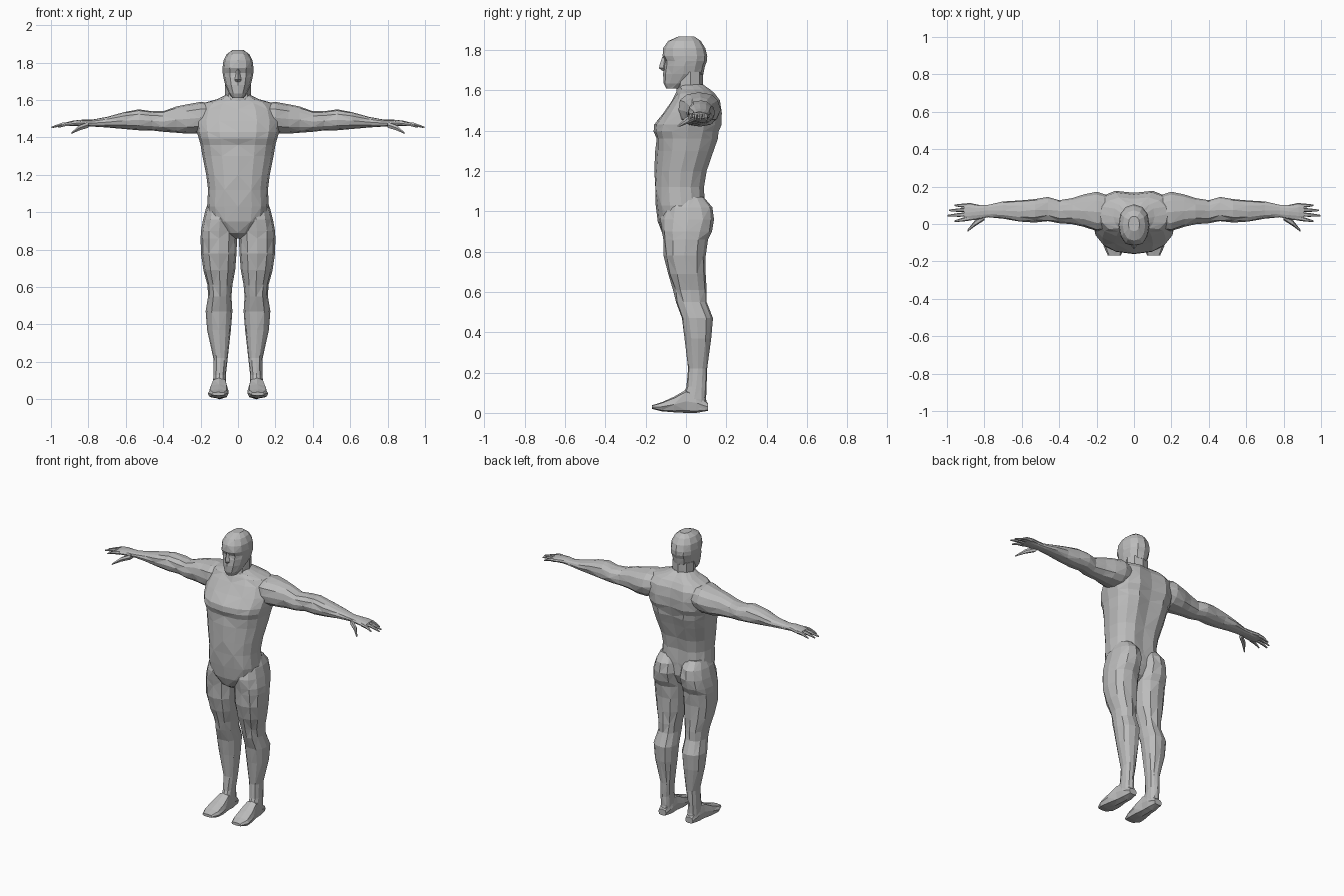
import bpy
import bmesh
import math
from mathutils import Vector

UNIT = 0.01  # tables below are in hundredths

default_cube = bpy.data.objects.get("Cube")
if default_cube:
    bpy.data.objects.remove(default_cube, do_unlink=True)

# One plain clay colour for the whole figure
clay = bpy.data.materials.new("clay_grey")
clay.use_nodes = True
clay.diffuse_color = (0.5, 0.5, 0.5, 1)
clay.node_tree.nodes["Principled BSDF"].inputs["Base Color"].default_value = clay.diffuse_color
clay.node_tree.nodes["Principled BSDF"].inputs["Roughness"].default_value = 0.8


def place(axis, t, u, v):
    """Turn a point on a section into model space for the chosen axis."""
    if axis == "x":
        return Vector((t, u, v))
    if axis == "y":
        return Vector((u, t, v))
    return Vector((u, v, t))


def section(ring, sides, squareness):
    """Points of a rounded-box outline between the ring's limits."""
    t, u_low, u_high, v_low, v_high = [value * UNIT for value in ring]
    centre_u, half_u = (u_low + u_high) / 2, (u_high - u_low) / 2
    centre_v, half_v = (v_low + v_high) / 2, (v_high - v_low) / 2
    power = 2 / squareness
    for k in range(sides):
        angle = math.tau * k / sides
        c, s = math.cos(angle), math.sin(angle)
        u = math.copysign(abs(c) ** power, c) * half_u
        v = math.copysign(abs(s) ** power, s) * half_v
        yield t, centre_u + u, centre_v + v


def chisel(point, amount):
    """Shift a point slightly, the same on both sides, for a carved look."""
    wave = math.sin(37 * abs(point.x) + 91 * point.y + 53 * point.z)
    return point + Vector((0, wave * amount, 0))


def loft(name, axis, rings, sides=8, squareness=2.3, side=1, rough=0.003, spine=False):
    """Skin a row of sections into a faceted, closed part."""
    bm = bmesh.new()
    loops = []
    for ring in rings:
        loop = []
        for t, u, v in section(ring, sides, squareness):
            if spine and abs(u) < UNIT / 2 and v > 0:
                v *= 0.88  # groove down the back
            point = chisel(place(axis, t, u, v), rough)
            point.x *= side
            loop.append(bm.verts.new(point))
        loops.append(loop)
    for i in range(len(loops) - 1):
        low, high = loops[i], loops[i + 1]
        for k in range(sides):
            n = (k + 1) % sides
            a, b, c, d = low[k], low[n], high[n], high[k]
            if (i + k) % 2:
                bm.faces.new((a, b, c))
                bm.faces.new((a, c, d))
            else:
                bm.faces.new((a, b, d))
                bm.faces.new((b, c, d))
    bm.faces.new(loops[0])
    bm.faces.new(loops[-1])
    bmesh.ops.recalc_face_normals(bm, faces=bm.faces)
    mesh = bpy.data.meshes.new(name)
    bm.to_mesh(mesh)
    bm.free()
    mesh.materials.append(clay)
    part = bpy.data.objects.new(name, mesh)
    bpy.context.scene.collection.objects.link(part)
    return part


def symmetric(rows):
    """Expand (height, half width, front, back) into full rings."""
    return [(z, -half, half, front, back) for z, half, front, back in rows]


# Torso from crotch to trapezius: height, half width, front, back
torso = [
    (86, 3, -7, 3), (89, 8, -11.5, 7), (95, 15, -14, 10), (103, 16.5, -15, 10),
    (112, 16, -15.5, 9.5), (120, 17, -15.5, 11), (130, 19, -15, 14.5),
    (136, 20, -14.8, 16.5), (139.5, 21, -16.2, 17.5), (143, 22, -15.5, 18.5),
    (149, 22.5, -11, 19), (155, 21, -7, 17.5), (158.5, 18, -5, 15),
    (160.5, 11, -4, 12.5), (163, 6, -3, 8.5),
]
loft("torso", "z", symmetric(torso), sides=16, squareness=2.4, spine=True)

# Neck, head and nose
neck = [(152, 8, -6, 10), (157, 7, -5, 9.5), (162, 6.8, -4.5, 8.5), (169, 7, -4, 8.5)]
loft("neck", "z", symmetric(neck), sides=8)

head = [
    (161, 3, -10, -3), (163.5, 4.8, -11.3, 3), (168, 6.8, -11.3, 8.5),
    (172, 7.8, -11, 9.5), (174.5, 8.2, -10.5, 10.2), (177, 8.3, -11.8, 10.5),
    (181, 7.8, -11.2, 9.7), (184.5, 6, -9, 7.5), (186.7, 3, -4, 4),
]
loft("head", "z", symmetric(head), sides=12, squareness=2.2, rough=0.002)

nose = [(169.5, 1.2, -11.5, -9), (171, 1.8, -13.4, -9), (173, 1.3, -13, -9), (176.5, 0.8, -11.8, -9)]
loft("nose", "z", symmetric(nose), sides=4, rough=0)

# Leg: height, inner, outer, front, back
leg = [
    (107, 4, 15, -6, 9), (102, 1.5, 17.2, -10.5, 13), (96, 0.6, 18.7, -12.5, 14.2),
    (90, 0.5, 19.8, -12, 12.8), (86, 0.5, 20, -11.5, 10.8), (78, 0.8, 19.8, -11, 10),
    (69, 1.5, 18.5, -9, 10), (61, 3, 16.3, -6.2, 10), (55, 3.5, 16, -5, 10.5),
    (47, 3, 17.3, -2.3, 13.4), (37, 3.8, 16.5, -0.5, 12.6), (22, 5.5, 13.2, 1.2, 10.6),
    (13, 6.5, 13.2, 0.5, 10), (7, 6.3, 13.3, -2, 10.2), (2, 6.5, 13, -2, 10.5),
]

# Foot: position from heel to toe, inner, outer, sole, top
foot = [
    (10.8, 7, 12.5, 1, 5), (5, 6, 13.5, 0, 10), (0, 6, 14, 0, 11.5),
    (-6, 5, 15.5, 0.3, 8), (-12, 5, 16.2, 0.8, 5.3), (-16.8, 7, 14, 2, 3.8),
]

# Arm from inside the shoulder to the palm: reach, front, back, underside, top
arm = [
    (12, -3, 15, 145, 158), (20, -4, 17, 142, 159), (27, -1.5, 15.8, 142, 157.7),
    (33, 0, 14, 142.5, 156.5), (40, 0.5, 13, 143, 154), (46, 1.5, 14.2, 143.7, 154),
    (53, 1, 13.6, 143.8, 155), (61, 1, 12.6, 144.5, 153.5), (70, 2.8, 11.8, 145.3, 151),
    (78, 3.8, 10.3, 145.8, 149.5), (83, 2.8, 10.5, 146, 149.5), (88, 2, 11, 146, 149),
    (91, 2.5, 10.5, 146, 148.3),
]

thumb = [(80, 2, 5.5, 145, 148.5), (85, -1.2, 2, 143.5, 146.5), (89, -4.2, -3, 141.8, 142.8)]

# Fingers: root position, tip position, reach
fingers = [
    ("index_finger", 3, 1.5, 96), ("middle_finger", 5.2, 4.5, 99.8),
    ("ring_finger", 7.5, 7.3, 99), ("little_finger", 9.7, 10, 96),
]

for label, side in (("left", 1), ("right", -1)):
    loft(label + "_leg", "z", leg, sides=12, side=side)
    loft(label + "_foot", "y", foot, squareness=3.2, side=side, rough=0)
    loft(label + "_arm", "x", arm, sides=12, side=side)
    loft(label + "_thumb", "x", thumb, sides=6, side=side, rough=0)
    for finger, root, tip, reach in fingers:
        middle, bend = (root + tip) / 2, (88 + reach) / 2
        rings = [
            (88, root - 1.2, root + 1.2, 146.2, 148.6),
            (bend, middle - 1, middle + 1, 146, 148),
            (reach, tip - 0.4, tip + 0.4, 145, 145.8),
        ]
        loft(label + "_" + finger, "x", rings, sides=6, side=side, rough=0)
